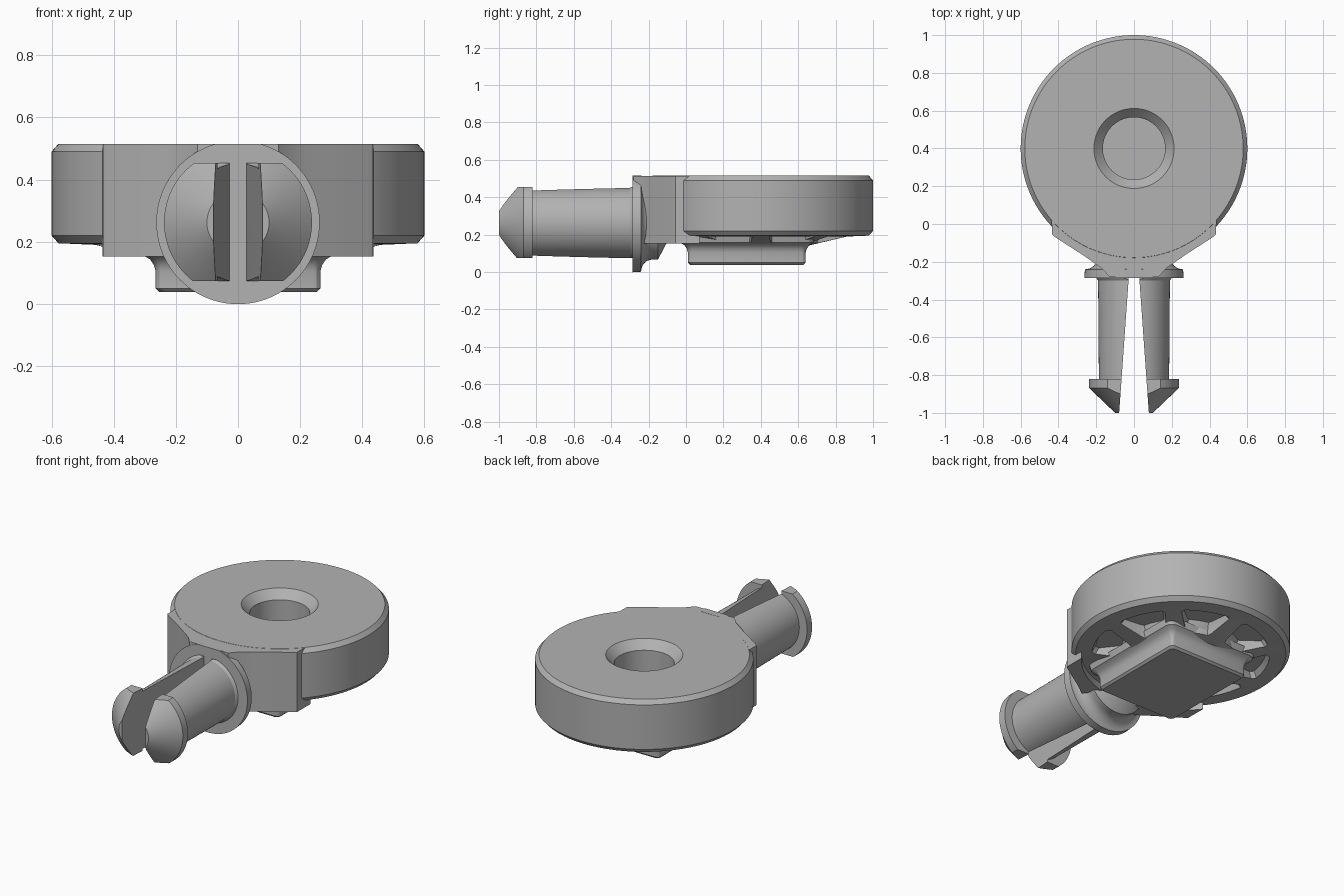
import bpy, bmesh, math
from mathutils import Matrix, Vector

cube = bpy.data.objects.get("Cube")
if cube:
    bpy.data.objects.remove(cube, do_unlink=True)

GREY = bpy.data.materials.new("plain grey")
GREY.use_nodes = True
GREY.diffuse_color = (0.45, 0.45, 0.45, 1)
GREY.node_tree.nodes["Principled BSDF"].inputs["Base Color"].default_value = GREY.diffuse_color

AXIS_Z = 0.262   # height of the peg axis
TOP = 0.515
HUB = Vector((0, 0.4, 0))


def make(name, bm):
    bmesh.ops.remove_doubles(bm, verts=bm.verts, dist=1e-5)
    bmesh.ops.recalc_face_normals(bm, faces=bm.faces)
    mesh = bpy.data.meshes.new(name)
    bm.to_mesh(mesh)
    bm.free()
    mesh.materials.append(GREY)
    ob = bpy.data.objects.new(name, mesh)
    bpy.context.collection.objects.link(ob)
    return ob


def revolve(name, profile, matrix, steps=96):
    bm = bmesh.new()
    vs = [bm.verts.new((r, 0, h)) for r, h in profile]
    edges = [bm.edges.new(p) for p in zip(vs, vs[1:])]
    bmesh.ops.spin(bm, geom=vs + edges, cent=(0, 0, 0), axis=(0, 0, 1),
                   angle=math.tau, steps=steps, use_merge=False)
    bm.transform(matrix)
    return make(name, bm)


def loft(name, rings):
    """Skin a stack of matching point rings and cap both ends."""
    bm = bmesh.new()
    loops = [[bm.verts.new(p) for p in ring] for ring in rings]
    n = len(loops[0])
    for a, b in zip(loops, loops[1:]):
        for i in range(n):
            j = (i + 1) % n
            bm.faces.new((a[i], a[j], b[j], b[i]))
    bm.faces.new(loops[0])
    bm.faces.new(loops[-1])
    return make(name, bm)


def prism(name, outline, z0, z1):
    return loft(name, [[(x, y, z) for x, y in outline] for z in (z0, z1)])


def cut(ob, cutter, operation="DIFFERENCE"):
    mod = ob.modifiers.new("cut", "BOOLEAN")
    mod.operation, mod.object, mod.solver = operation, cutter, "EXACT"
    bpy.context.view_layer.objects.active = ob
    bpy.ops.object.modifier_apply(modifier=mod.name)
    bpy.data.objects.remove(cutter, do_unlink=True)


def mirrored(half):
    return half + [(-x, y) for x, y in reversed(half)]


# Round body with a blind countersunk hole and a shallow cone underneath
body = revolve("round_body", [
    (0, 0.2), (0.165, 0.2), (0.165, 0.465), (0.212, TOP), (0.578, TOP), (0.6, 0.49),
    (0.6, 0.22), (0.578, 0.195), (0.46, 0.19), (0.24, 0.138), (0, 0.138)],
    Matrix.Translation(HUB), 128)

# Eight tapered pockets around the underside
for k in range(8):
    mid = math.radians(22.5 + 45 * k)

    def pocket_ring(shrink, z):
        pts = []
        for r, half in ((0.31 + shrink, 13), (0.49 - shrink, 17)):
            for t in (-1, -0.85, -0.4, 0, 0.4, 0.85, 1):
                # rounded corners at both ends of each arc
                pull = 0.02 if abs(t) == 1 else 0
                rr = r + (pull if r < 0.4 else -pull)
                a = mid + math.radians((half - shrink * 60) * t * (1 if r > 0.4 else -1))
                pts.append((rr * math.cos(a), HUB.y + rr * math.sin(a), z))
        return pts
    cut(body, loft("pocket_cutter", [pocket_ring(0, 0.1), pocket_ring(0, 0.19),
                                     pocket_ring(0.02, 0.225)]))

# Neck block, whose inner edge follows the round body
arc = [(0.546 * math.sin(a), HUB.y - 0.546 * math.cos(a))
       for a in (math.radians(53 * i / 8) for i in range(9))]
neck_half = arc[1:] + [(0.435, -0.055), (0.42, -0.068), (0.27, -0.165), (0.22, -0.2),
                       (0.17, -0.235), (0.13, -0.28)]
neck = prism("neck", [arc[0]] + mirrored(neck_half), 0.152, TOP - 0.001)

# Round flange flaring out of the neck, cut level with the top
along_y = Matrix.Translation((0, 0, AXIS_Z)) @ Matrix.Rotation(-math.pi / 2, 4, "X")
flare = [(0.195 + 0.065 * (1 - math.cos(a)), -0.18 - 0.06 * math.sin(a))
         for a in (math.radians(15 * i) for i in range(7))]
flange = revolve("flange", [(0, -0.1), (0.1, -0.1), (0.195, -0.15)] + flare +
                 [(0.263, -0.285), (0, -0.285)], along_y)
cut(flange, prism("level_cutter", mirrored([(0.5, -0.5), (0.5, 0.5)]), -0.5, TOP), "INTERSECT")

# Split snap peg with a barbed conical head
peg = revolve("snap_peg", [
    (0, -0.27), (0.2, -0.27), (0.2, -0.285), (0.19, -0.3), (0.186, -0.82), (0.238, -0.82),
    (0.238, -0.868), (0.1, -1), (0, -1)], along_y)
cut(peg, prism("flat_cutter", mirrored([(0.5, -1.2), (0.5, 0)]),
               AXIS_Z - 0.188, AXIS_Z + 0.192), "INTERSECT")
cut(peg, prism("slot_cutter", mirrored([(0.028, -0.2), (0.028, -0.285), (0.08, -1.02)]), -0.2, 0.8))


# Rectangular pad below, with rounded corners and a flared root
def pad_ring(grow, z):
    pts = []
    for sx, sy, start in ((1, 1, 0), (-1, 1, 90), (-1, -1, 180), (1, -1, 270)):
        for i in range(4):
            a = math.radians(start + 30 * i)
            r = 0.025 + max(grow, 0) * 0.5
            pts.append((sx * (0.265 + grow - r) + r * math.cos(a),
                        0.325 + sy * (0.315 + grow - r) + r * math.sin(a), z))
    return pts


pad = loft("base_pad", [pad_ring(g, z) for g, z in (
    (-0.012, 0.038), (0, 0.05), (0, 0.105), (0.006, 0.125), (0.018, 0.143), (0.04, 0.157), (0.05, 0.195))])

for ob in (body, neck, flange, peg, pad):
    bpy.ops.object.select_all(action="DESELECT")
    ob.select_set(True)
    bpy.context.view_layer.objects.active = ob
    bpy.ops.object.shade_smooth_by_angle(angle=math.radians(28))
